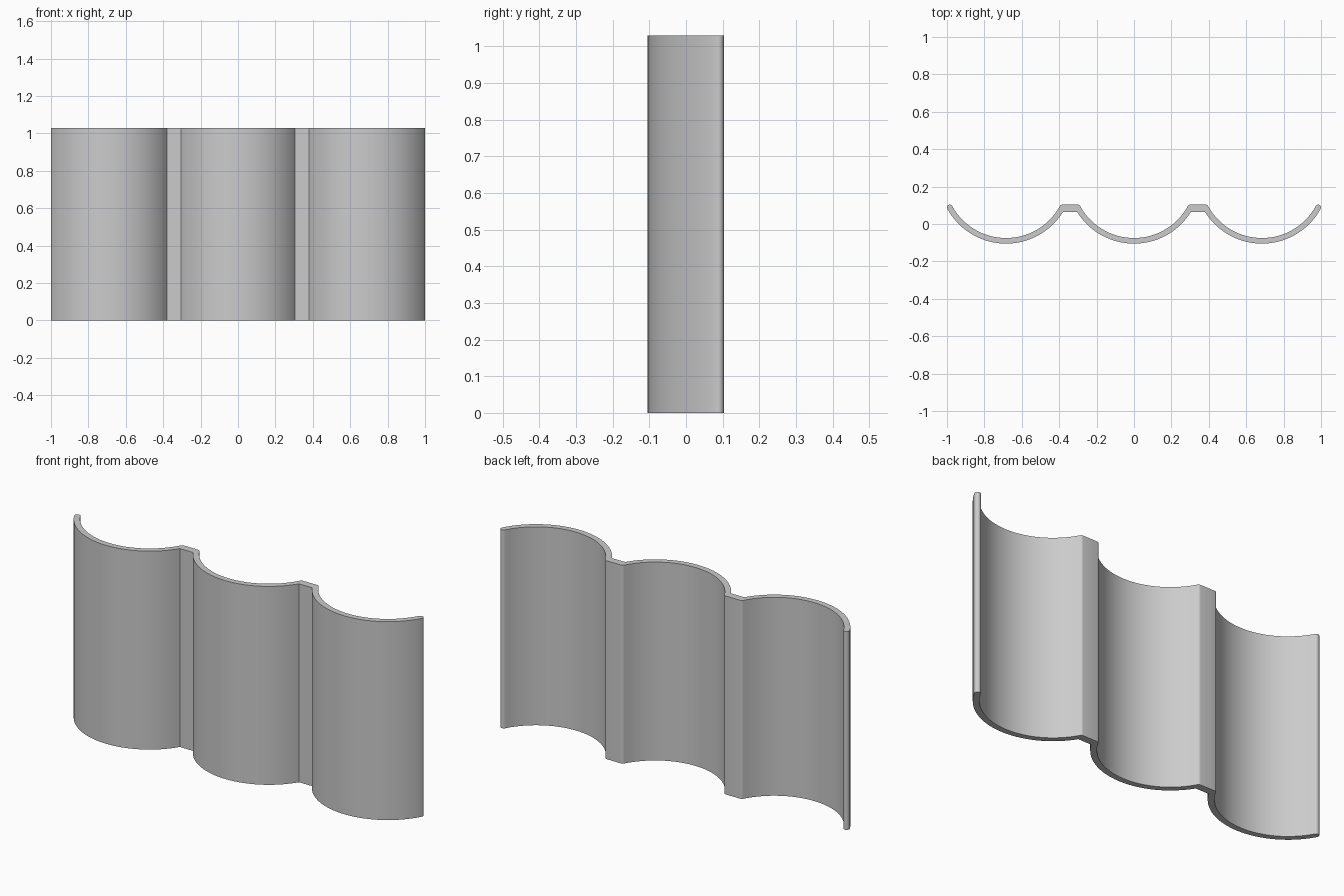
import bpy, bmesh
from math import sin, cos, asin, acos, pi

cube = bpy.data.objects.get("Cube")
if cube:
    bpy.data.objects.remove(cube)

HEIGHT = 1.03
SPACING = 0.684                # distance between bay centres
CENTRE_Y = 0.253               # centre of curvature of each bay
OUTER, HALF = 0.358, 0.015     # outer radius, half wall thickness
MID, INNER = OUTER - HALF, OUTER - 2 * HALF
END = asin(0.301 / MID)        # half angle swept by each bay
WEB = acos((CENTRE_Y - 0.065) / OUTER)   # half angle where a flat web meets the front


def sweep(cx, cy, r, start, stop, steps):
    """Points on an arc from start to stop, both included."""
    angles = [start + (stop - start) * i / steps for i in range(steps + 1)]
    return [(cx + r * cos(a), cy + r * sin(a)) for a in angles]


def lip(cx, side, full):
    """Rounded lip at a bay's edge, running from the outside to the inside."""
    x, y = cx + MID * sin(END), CENTRE_Y - MID * cos(END)
    start = END - pi / 2 if full else pi / 2
    pts = sweep(x, y, HALF, start, END + pi / 2, 8 if full else 4)
    return pts if side > 0 else [(2 * cx - px, py) for px, py in reversed(pts)]


# Closed outline: front from left to right, then back from right to left
bays = (-1, 0, 1)
outline = []
for b in bays:
    left = END if b == -1 else WEB
    right = END if b == 1 else WEB
    outline += sweep(b * SPACING, CENTRE_Y, OUTER, -pi / 2 - left, -pi / 2 + right, 32)
for b in reversed(bays):
    cx = b * SPACING
    outline += lip(cx, 1, b == 1)
    outline += sweep(cx, CENTRE_Y, INNER, END - pi / 2, -END - pi / 2, 32)
    outline += lip(cx, -1, b == -1)

# Extrude the outline into the panel
bm = bmesh.new()
base = bm.faces.new([bm.verts.new((x, y, 0)) for x, y in outline])
top = bmesh.ops.extrude_face_region(bm, geom=[base], use_keep_orig=True)
bmesh.ops.translate(bm, vec=(0, 0, HEIGHT),
                    verts=[v for v in top["geom"] if isinstance(v, bmesh.types.BMVert)])
bmesh.ops.remove_doubles(bm, verts=bm.verts, dist=0.0002)
bmesh.ops.recalc_face_normals(bm, faces=bm.faces)
mesh = bpy.data.meshes.new("scalloped_panel")
bm.to_mesh(mesh)
bm.free()
panel = bpy.data.objects.new("scalloped_panel", mesh)
bpy.context.collection.objects.link(panel)

# Plain grey finish
grey = bpy.data.materials.new("light_grey")
grey.use_nodes = True
colour = (0.6, 0.6, 0.6, 1)
grey.diffuse_color = colour
grey.node_tree.nodes["Principled BSDF"].inputs["Base Color"].default_value = colour
mesh.materials.append(grey)

# Smooth curves, crisp corners
bpy.ops.object.select_all(action="DESELECT")
panel.select_set(True)
bpy.context.view_layer.objects.active = panel
bpy.ops.object.shade_smooth_by_angle(angle=pi / 6)
